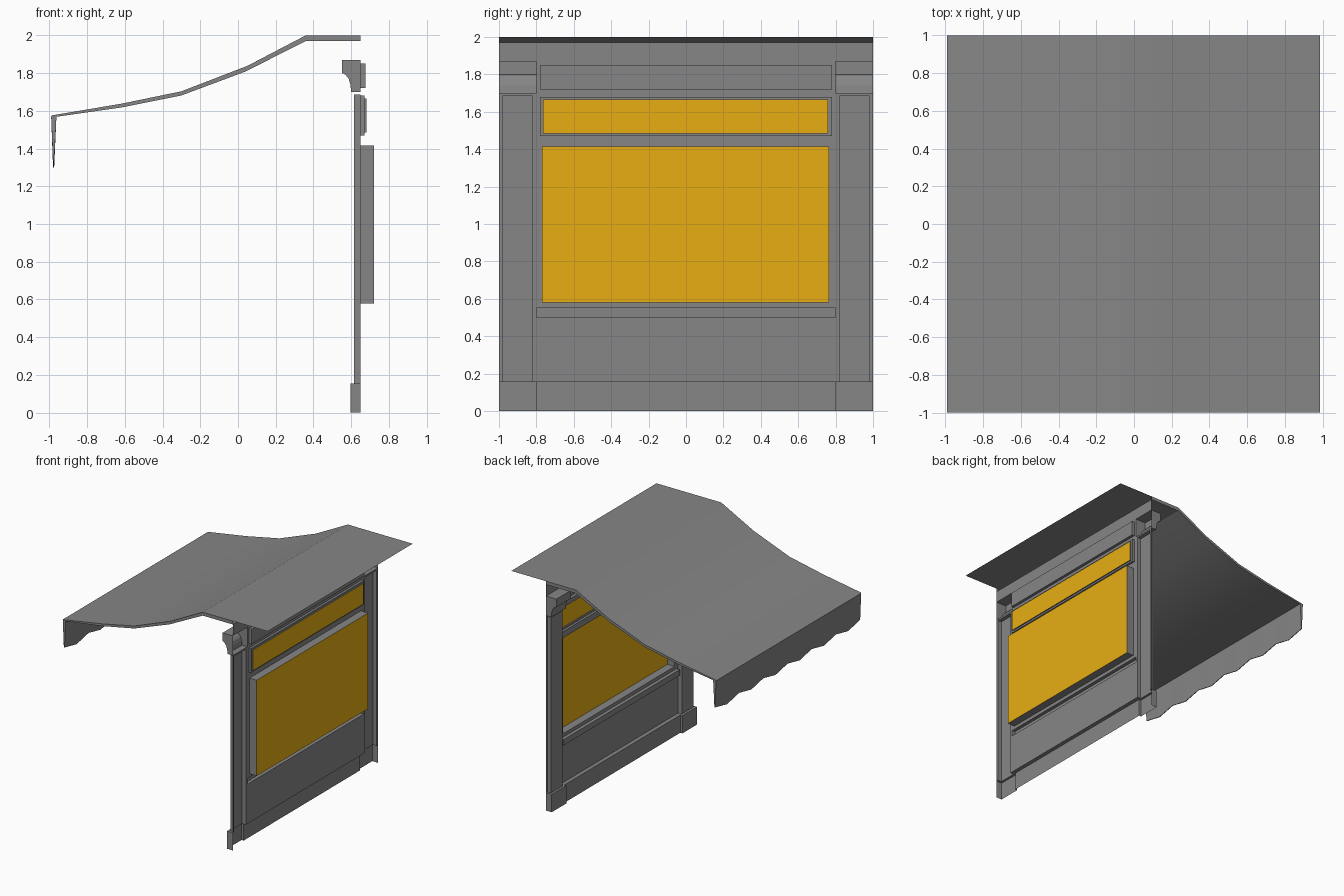
import bpy
import bmesh
import math

cube = bpy.data.objects.get("Cube")
if cube:
    bpy.data.objects.remove(cube)


def material(name, rgb):
    mat = bpy.data.materials.new(name)
    mat.use_nodes = True
    mat.diffuse_color = (*rgb, 1)
    mat.node_tree.nodes["Principled BSDF"].inputs["Base Color"].default_value = (*rgb, 1)
    return mat


GREY = material("grey paint", (0.24, 0.24, 0.24))
AMBER = material("amber glass", (0.8, 0.42, 0.006))


def finish(name, bm, smooth=None):
    bmesh.ops.remove_doubles(bm, verts=bm.verts, dist=0.0005)
    bmesh.ops.recalc_face_normals(bm, faces=bm.faces)
    mesh = bpy.data.meshes.new(name)
    bm.to_mesh(mesh)
    bm.free()
    mesh.materials.append(GREY)
    mesh.materials.append(AMBER)
    obj = bpy.data.objects.new(name, mesh)
    bpy.context.collection.objects.link(obj)
    if smooth:
        bpy.ops.object.select_all(action='DESELECT')
        obj.select_set(True)
        bpy.context.view_layer.objects.active = obj
        bpy.ops.object.shade_smooth_by_angle(angle=math.radians(smooth))
    return obj


def face(bm, points, mat=0):
    bm.faces.new([bm.verts.new(p) for p in points]).material_index = mat


def strip(bm, first, second):
    """Quads between two rows of points."""
    for i in range(len(first) - 1):
        face(bm, (first[i], first[i + 1], second[i + 1], second[i]))


# Wall: one stepped sheet, each panel pushed to its own depth
WALL = 0.65
TOP = 1.97
panels = [  # y0, y1, z0, z1, depth, material
    (-1, 1, 0, TOP, WALL, 0),
    (-0.8, 0.8, 0, 0.155, 0.615, 0),         # skirting
    (-0.8, 0.8, 0.5, 0.55, 0.62, 0),         # sill
    (-0.77, 0.765, 0.58, 1.415, 0.72, 1),    # main window
    (-0.78, 0.78, 1.47, 1.68, 0.67, 0),      # transom frame
    (-0.765, 0.76, 1.485, 1.665, 0.68, 1),   # transom glass
    (-0.78, 0.78, 1.72, 1.85, 0.675, 0),     # sign board
]
for lo, hi in ((-1, -0.8), (0.8, 1)):
    panels += [
        (lo, hi, 0, 0.155, 0.595, 0),                    # pilaster foot
        (lo + 0.02, hi - 0.02, 0.155, 1.685, 0.615, 0),  # pilaster shaft
        (lo, hi, 1.70, 1.87, None, 0),                   # opening for bracket
    ]
ys = sorted({round(v, 4) for p in panels for v in p[:2]})
zs = sorted({round(v, 4) for p in panels for v in p[2:4]})


def cell(i, j):
    if not (0 <= i < len(ys) - 1 and 0 <= j < len(zs) - 1):
        return WALL, 0
    y, z = (ys[i] + ys[i + 1]) / 2, (zs[j] + zs[j + 1]) / 2
    return [p[4:] for p in panels if p[0] < y < p[1] and p[2] < z < p[3]][-1]


bm = bmesh.new()
for i in range(len(ys)):
    for j in range(len(zs)):
        x, mat = cell(i, j)
        a, c = ys[i], zs[j]
        b, d = ys[min(i + 1, len(ys) - 1)], zs[min(j + 1, len(zs) - 1)]
        if x is not None and b > a and d > c:
            face(bm, ((x, a, c), (x, b, c), (x, b, d), (x, a, d)), mat)
        # risers toward the neighbouring cells
        side, below = cell(i - 1, j)[0], cell(i, j - 1)[0]
        here, side, below = (WALL if v is None else v for v in (x, side, below))
        if side != here and d > c:
            face(bm, ((here, a, c), (side, a, c), (side, a, d), (here, a, d)))
        if below != here and b > a and j > 0:
            face(bm, ((here, a, c), (below, a, c), (below, b, c), (here, b, c)))
finish("shopfront_wall", bm)

# Brackets: hollow curved corbels, open at the back
corbel = [(WALL, 1.87), (0.55, 1.87), (0.55, 1.80), (0.57, 1.79), (0.586, 1.77),
          (0.595, 1.74), (0.60, 1.70), (WALL, 1.70)]
for label, lo in (("front", -1), ("back", 0.8)):
    bm = bmesh.new()
    near, far = ([(x, y, z) for x, z in corbel] for y in (lo, lo + 0.2))
    strip(bm, near, far)
    face(bm, near)
    face(bm, far)
    finish(label + "_bracket", bm)

# Awning: curved top sheet with a shorter lining, closed at the two sides
outer = [(-0.99, 1.575), (-0.62, 1.637), (-0.30, 1.703), (0.05, 1.838), (0.36, 2.0), (WALL, 2.0)]
lining = [(-0.985, 1.565), (-0.62, 1.617), (-0.30, 1.681), (0.04, 1.808), (0.36, 1.97), (WALL, 1.97)]


def rows(profile):
    return [[(x, y, z) for x, z in profile] for y in (-1, 1)]


bm = bmesh.new()
strip(bm, *rows(outer + [(0.985, 2.0)]))
strip(bm, *rows(lining))
for upper, lower in zip(rows(outer), rows(lining)):
    strip(bm, upper, lower)
finish("awning", bm, 20)

# Valance: thin wedge with a zigzag lower edge
TEETH = 6
bm = bmesh.new()
edge = [(-1 + k / TEETH, 1.30 if k % 2 else 1.335) for k in range(2 * TEETH + 1)]
top_out, top_in = ([(x, y, 1.57) for y, z in edge] for x in (-0.99, -0.962))
low_out, low_in = ([(x, y, z) for y, z in edge] for x in (-0.98, -0.974))
for a, b in ((top_out, low_out), (low_out, low_in), (low_in, top_in), (top_in, top_out)):
    strip(bm, a, b)
for k in (0, -1):
    face(bm, (top_out[k], low_out[k], low_in[k], top_in[k]))
finish("valance", bm)
